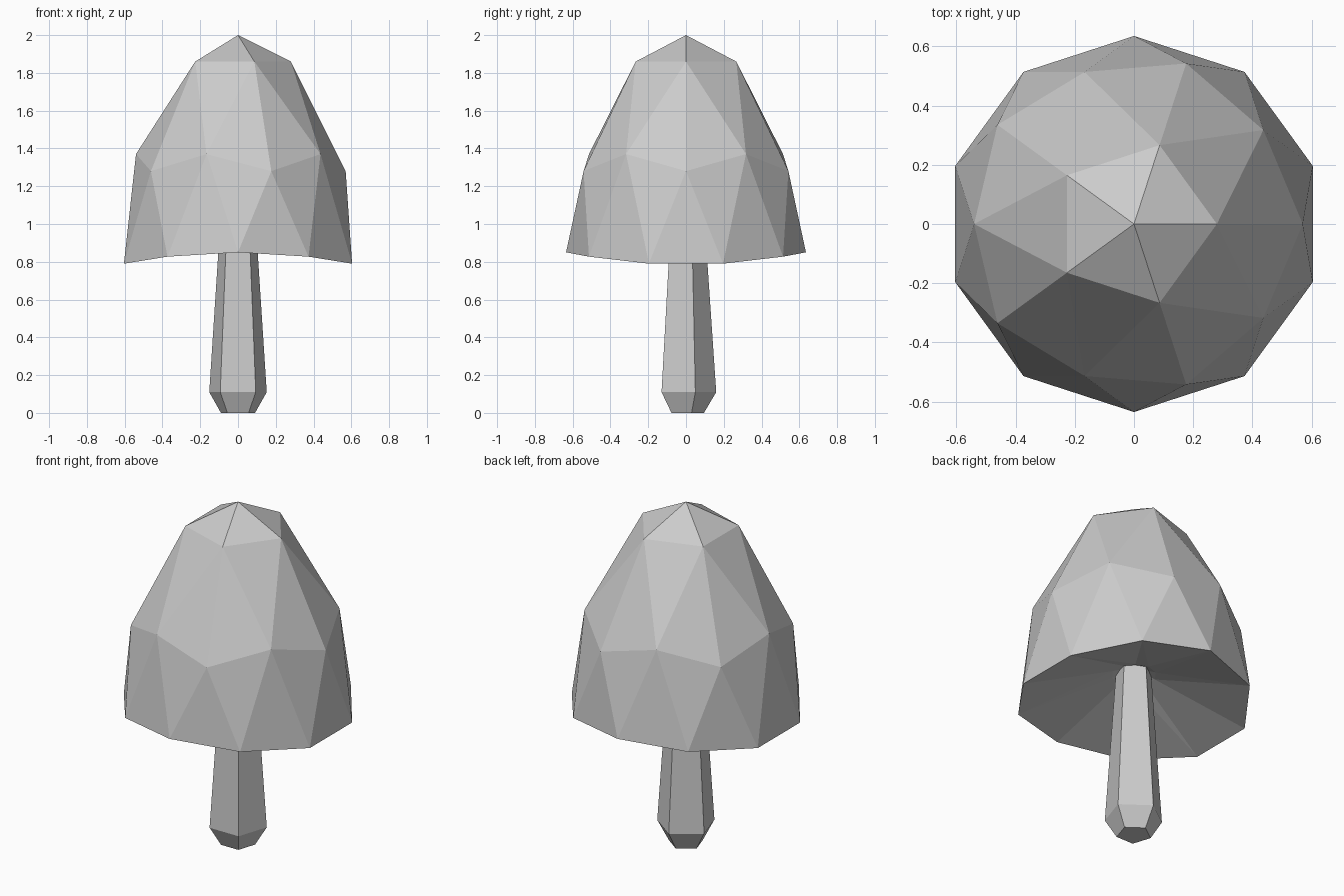
import bpy
from math import cos, sin, radians

cube = bpy.data.objects.get("Cube")
if cube:
    bpy.data.objects.remove(cube)

grey = bpy.data.materials.new("light_grey")
grey.use_nodes = True
colour = (0.6, 0.6, 0.6, 1)
grey.diffuse_color = colour
grey.node_tree.nodes["Principled BSDF"].inputs["Base Color"].default_value = colour


def ring(count, radius, z, start):
    """Points evenly spaced on a level circle."""
    angles = [radians(start + 360 * i / count) for i in range(count)]
    return [(radius * cos(a), radius * sin(a), z) for a in angles]


def make_part(name, verts, faces):
    mesh = bpy.data.meshes.new(name)
    mesh.from_pydata(verts, [], faces)
    mesh.materials.append(grey)
    mesh.validate()
    part = bpy.data.objects.new(name, mesh)
    bpy.context.collection.objects.link(part)
    return part


# Cap: half a faceted sphere stretched upward, with its rim drooping at the sides
crown = ring(5, 0.28, 1.86, 0)
corners = ring(5, 0.57, 1.28, 0)
between = ring(5, 0.54, 1.37, 36)
waist = [p for pair in zip(corners, between) for p in pair]
rim = [(x, y, 0.85 - 0.164 * x * x) for x, y, z in ring(10, 0.635, 0, 18)]
hollow = ring(10, 0.12, 0.98, 18)

cap_verts = [(0, 0, 2)] + crown + waist + rim + hollow + [(0, 0, 1.03)]
C, W, R, H = 1, 6, 16, 26
centre = len(cap_verts) - 1
cap_faces = []
for i in range(5):
    j = (i + 1) % 5
    a, b, before = W + 2 * i, W + 2 * i + 1, W + (2 * i - 1) % 10
    cap_faces += [(0, C + i, C + j), (C + i, b, C + j),
                  (C + i, a, b), (C + i, before, a)]
for i in range(10):
    j = (i + 1) % 10
    cap_faces += [(W + i, R + i, W + j), (W + j, R + i, R + j),
                  (R + i, H + i, H + j), (R + i, H + j, R + j),
                  (H + i, centre, H + j)]
make_part("cap", cap_verts, cap_faces)

# Stem: five-sided, tapering upward, with a bevelled foot
levels = [(0.095, 0), (0.16, 0.11), (0.094, 1.08)]
stem_verts = [p for radius, z in levels for p in ring(5, radius, z, 90)]
stem_faces = [tuple(range(4, -1, -1)), tuple(range(10, 15))]
for base in (0, 5):
    for i in range(5):
        j = (i + 1) % 5
        stem_faces.append((base + i, base + j, base + 5 + j, base + 5 + i))
make_part("stem", stem_verts, stem_faces)
